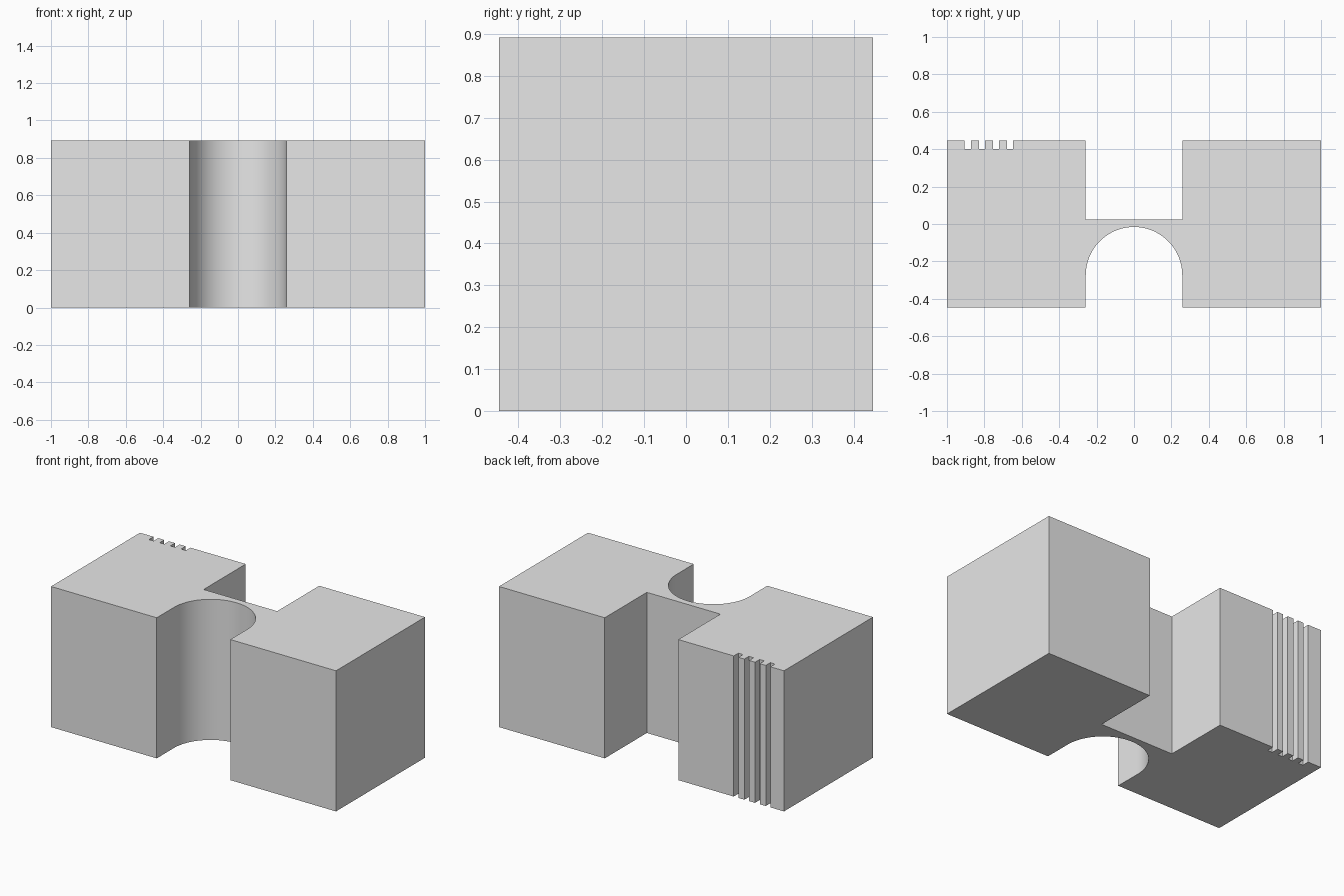
import bpy, bmesh, math

cube = bpy.data.objects.get("Cube")
if cube:
    bpy.data.objects.remove(cube, do_unlink=True)

HALF_DEPTH, HEIGHT = 0.446, 0.892
RADIUS = 0.258          # half width of both channels
ARC_Y = -0.274          # centre of the rounded channel
WEB_Y = 0.024           # floor of the square channel
GROOVE_Y = 0.40
SEGMENTS = 64

grey = bpy.data.materials.new("light grey")
grey.use_nodes = True
grey.diffuse_color = (0.8, 0.8, 0.8, 1)
grey.node_tree.nodes["Principled BSDF"].inputs["Base Color"].default_value = (0.8, 0.8, 0.8, 1)

# Front edge with the rounded channel, from left corner to right corner
outline = [(-1, -HALF_DEPTH), (-RADIUS, -HALF_DEPTH)]
for i in range(SEGMENTS + 1):
    a = math.pi * (1 - i / SEGMENTS)
    outline.append((RADIUS * math.cos(a), ARC_Y + RADIUS * math.sin(a)))
outline += [(RADIUS, -HALF_DEPTH), (1, -HALF_DEPTH)]

# Back edge with the square channel
outline += [(1, HALF_DEPTH), (RADIUS, HALF_DEPTH), (RADIUS, WEB_Y),
            (-RADIUS, WEB_Y), (-RADIUS, HALF_DEPTH)]

# Four narrow grooves near the back corner
for i in range(4):
    right = -0.647 - 0.075 * i
    left = right - 0.033
    outline += [(right, HALF_DEPTH), (right, GROOVE_Y),
                (left, GROOVE_Y), (left, HALF_DEPTH)]
outline.append((-1, HALF_DEPTH))

# Extrude the outline into the solid block
bm = bmesh.new()
base = bm.faces.new([bm.verts.new((x, y, 0)) for x, y in outline])
result = bmesh.ops.extrude_face_region(bm, geom=[base], use_keep_orig=True)
top = [v for v in result["geom"] if isinstance(v, bmesh.types.BMVert)]
bmesh.ops.translate(bm, verts=top, vec=(0, 0, HEIGHT))
bmesh.ops.recalc_face_normals(bm, faces=bm.faces)

mesh = bpy.data.meshes.new("channelled_block")
bm.to_mesh(mesh)
bm.free()
mesh.materials.append(grey)
block = bpy.data.objects.new("channelled_block", mesh)
bpy.context.collection.objects.link(block)

# Smooth the rounded channel, keep the corners sharp
bpy.ops.object.select_all(action="DESELECT")
block.select_set(True)
bpy.context.view_layer.objects.active = block
bpy.ops.object.shade_smooth_by_angle(angle=math.radians(30))
